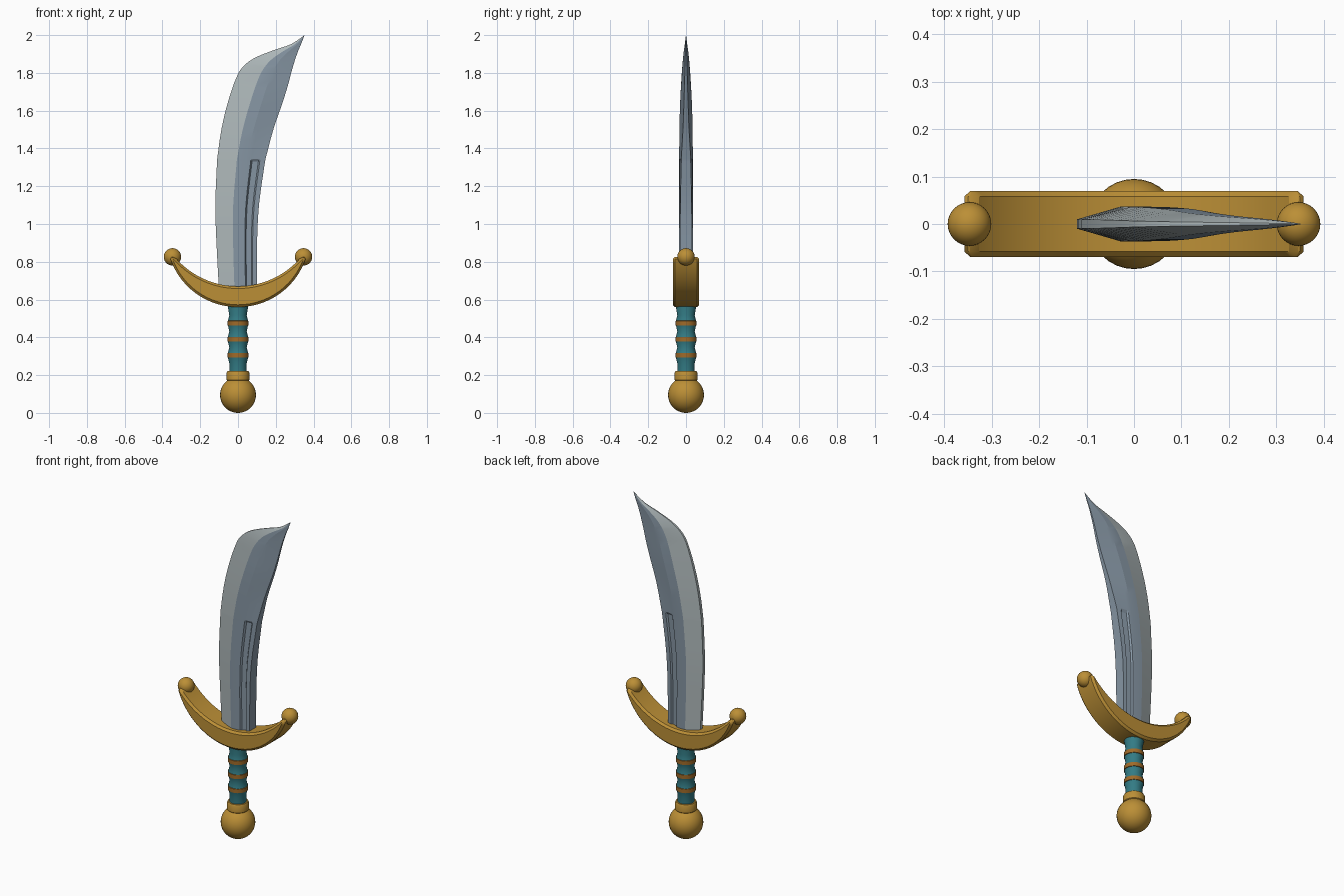
import bpy, bmesh, math
from mathutils import Vector

if "Cube" in bpy.data.objects:
    bpy.data.objects.remove(bpy.data.objects["Cube"])


def material(name, rgb):
    m = bpy.data.materials.new(name)
    m.diffuse_color = (*rgb, 1)
    m.use_nodes = True
    m.node_tree.nodes["Principled BSDF"].inputs["Base Color"].default_value = m.diffuse_color
    return m


GOLD = material("gold", (0.50, 0.275, 0.037))
TEAL = material("teal_wrap", (0.033, 0.20, 0.235))
BRONZE = material("bronze_band", (0.35, 0.145, 0.022))
STEEL = material("blue_steel", (0.24, 0.305, 0.37))
EDGE = material("pale_steel", (0.42, 0.475, 0.485))


def finish(name, bm, mats, angle):
    bmesh.ops.recalc_face_normals(bm, faces=bm.faces)
    mesh = bpy.data.meshes.new(name)
    bm.to_mesh(mesh)
    bm.free()
    for m in mats:
        mesh.materials.append(m)
    ob = bpy.data.objects.new(name, mesh)
    bpy.context.collection.objects.link(ob)
    bpy.ops.object.select_all(action='DESELECT')
    ob.select_set(True)
    bpy.context.view_layer.objects.active = ob
    bpy.ops.object.shade_smooth_by_angle(angle=math.radians(angle))
    return ob


def ball(name, x, z, r):
    bm = bmesh.new()
    bmesh.ops.create_uvsphere(bm, u_segments=32, v_segments=20, radius=r)
    bmesh.ops.translate(bm, vec=(x, 0, z), verts=bm.verts)
    return finish(name, bm, [GOLD], 40)


def lathe(name, profile, mats, rule=lambda z: 0, n=32):
    """Turn (radius, z) points around the z axis, with capped ends."""
    bm = bmesh.new()
    rings = [[bm.verts.new((r * math.cos(math.tau * i / n), r * math.sin(math.tau * i / n), z))
              for i in range(n)] for r, z in profile]
    for a, b in zip(rings, rings[1:]):
        for i in range(n):
            j = (i + 1) % n
            f = bm.faces.new((a[i], a[j], b[j], b[i]))
            f.material_index = rule(f.calc_center_median().z)
    bm.faces.new(rings[0])
    bm.faces.new(rings[-1])
    return finish(name, bm, mats, 35)


# Pommel and collar
ball("pommel", 0, 0.095, 0.095)
lathe("collar", [(0.05, 0.165), (0.06, 0.175), (0.06, 0.213), (0.055, 0.222)], [GOLD])

# Grip: wrapped handle that swells at three bands
BANDS = (0.305, 0.39, 0.475)
profile = [(0.046, 0.215)]
for zb in BANDS:
    profile += [(0.046, zb - 0.042), (0.053, zb - 0.013), (0.056, zb - 0.012),
                (0.056, zb + 0.012), (0.053, zb + 0.013)]
profile += [(0.046, 0.517), (0.056, 0.575), (0.056, 0.60)]
lathe("grip", profile, [TEAL, BRONZE],
      lambda z: int(any(abs(z - zb) < 0.0128 for zb in BANDS)))


# Guard: crescent between two arcs, extruded through y and chamfered
def arc(cz, r, x_end, n=28):
    a = math.asin(x_end / r)
    return [(r * math.sin(-a + 2 * a * i / n), cz - r * math.cos(-a + 2 * a * i / n))
            for i in range(n + 1)]


outer = arc(0.939, 0.379, 0.362)
inner = arc(1.108, 0.438, 0.335)
bm = bmesh.new()
cols = [[bm.verts.new((x, y, z)) for (x, z), y in
         ((o, -0.07), (o, 0.07), (i, 0.07), (i, -0.07))] for o, i in zip(outer, inner)]
for a, b in zip(cols, cols[1:]):
    for k in range(4):
        j = (k + 1) % 4
        bm.faces.new((a[k], a[j], b[j], b[k]))
bm.faces.new(cols[0])
bm.faces.new(cols[-1])
guard = finish("guard", bm, [GOLD], 30)
bev = guard.modifiers.new("chamfer", 'BEVEL')
bev.width = 0.012
bev.segments = 1
bev.limit_method = 'ANGLE'
bev.angle_limit = math.radians(35)

for side, x in (("left", -0.347), ("right", 0.347)):
    ball("guard_ball_" + side, x, 0.826, 0.046)

# Blade stations: edge x, edge z, spine x, spine z, half thickness, half spine width, groove depth
STATIONS = [
    (-0.100, 0.640, 0.100, 0.640, 0.037, 0.031, 0.009),
    (-0.114, 0.900, 0.101, 0.900, 0.037, 0.031, 0.009),
    (-0.120, 1.100, 0.111, 1.100, 0.037, 0.030, 0.009),
    (-0.111, 1.330, 0.143, 1.330, 0.036, 0.025, 0.009),
    (-0.110, 1.345, 0.146, 1.345, 0.036, 0.025, 0.0),
    (-0.088, 1.500, 0.187, 1.500, 0.035, 0.016, 0.0),
    (-0.052, 1.650, 0.235, 1.640, 0.031, 0.011, 0.0),
    (0.000, 1.795, 0.266, 1.740, 0.024, 0.008, 0.0),
    (0.042, 1.848, 0.283, 1.805, 0.020, 0.006, 0.0),
    (0.100, 1.885, 0.299, 1.860, 0.016, 0.005, 0.0),
    (0.200, 1.924, 0.318, 1.915, 0.011, 0.003, 0.0),
    (0.283, 1.953, 0.335, 1.955, 0.006, 0.002, 0.0),
    (0.350, 1.998, 0.352, 2.000, 0.0006, 0.0004, 0.0),
]


def smooth_rows(rows, steps=3):
    """Finite-difference spline through the stations; the groove end stays abrupt."""
    out = []
    for i in range(len(rows) - 1):
        p = [rows[max(0, min(len(rows) - 1, i + k))] for k in (-1, 0, 1, 2)]
        d = [math.dist(p[k][:2], p[k + 1][:2]) or 1 for k in range(3)]
        for s in range(steps):
            t = s / steps
            row = []
            for c in range(6):
                m0 = (p[2][c] - p[0][c]) / (d[0] + d[1]) * d[1]
                m1 = (p[3][c] - p[1][c]) / (d[1] + d[2]) * d[1]
                row.append((2*t**3 - 3*t**2 + 1) * p[1][c] + (t**3 - 2*t**2 + t) * m0
                           + (3*t**2 - 2*t**3) * p[2][c] + (t**3 - t**2) * m1)
            row.append(p[1][6] * (1 - t) + p[2][6] * t)
            out.append(row)
    return out + [list(rows[-1])]


bm = bmesh.new()
loops = []
for ex, ez, sx, sz, h, w, g in smooth_rows(STATIONS):
    def land(f):  # half thickness between the flat and the spine
        return h + (w - h) * max(0, (f - 0.62) / 0.38)
    half = [(0, h * 0.27), (0.41, h), (0.62, h), (0.70, land(0.70)), (0.73, land(0.73) - g),
            (0.86, land(0.86) - g), (0.89, land(0.89)), (1, w)]
    pts = [(f, -t) for f, t in half] + [(f, t) for f, t in reversed(half)]
    loops.append([bm.verts.new((ex + (sx - ex) * f, y, ez + (sz - ez) * f)) for f, y in pts])
n = len(loops[0])
for a, b in zip(loops, loops[1:]):
    for k in range(n):
        j = (k + 1) % n
        f = bm.faces.new((a[k], a[j], b[j], b[k]))
        f.material_index = int(k in (0, n - 2, n - 1))  # pale cutting edge
bm.faces.new(loops[0])
bm.faces.new(loops[-1])
finish("blade", bm, [STEEL, EDGE], 9)
